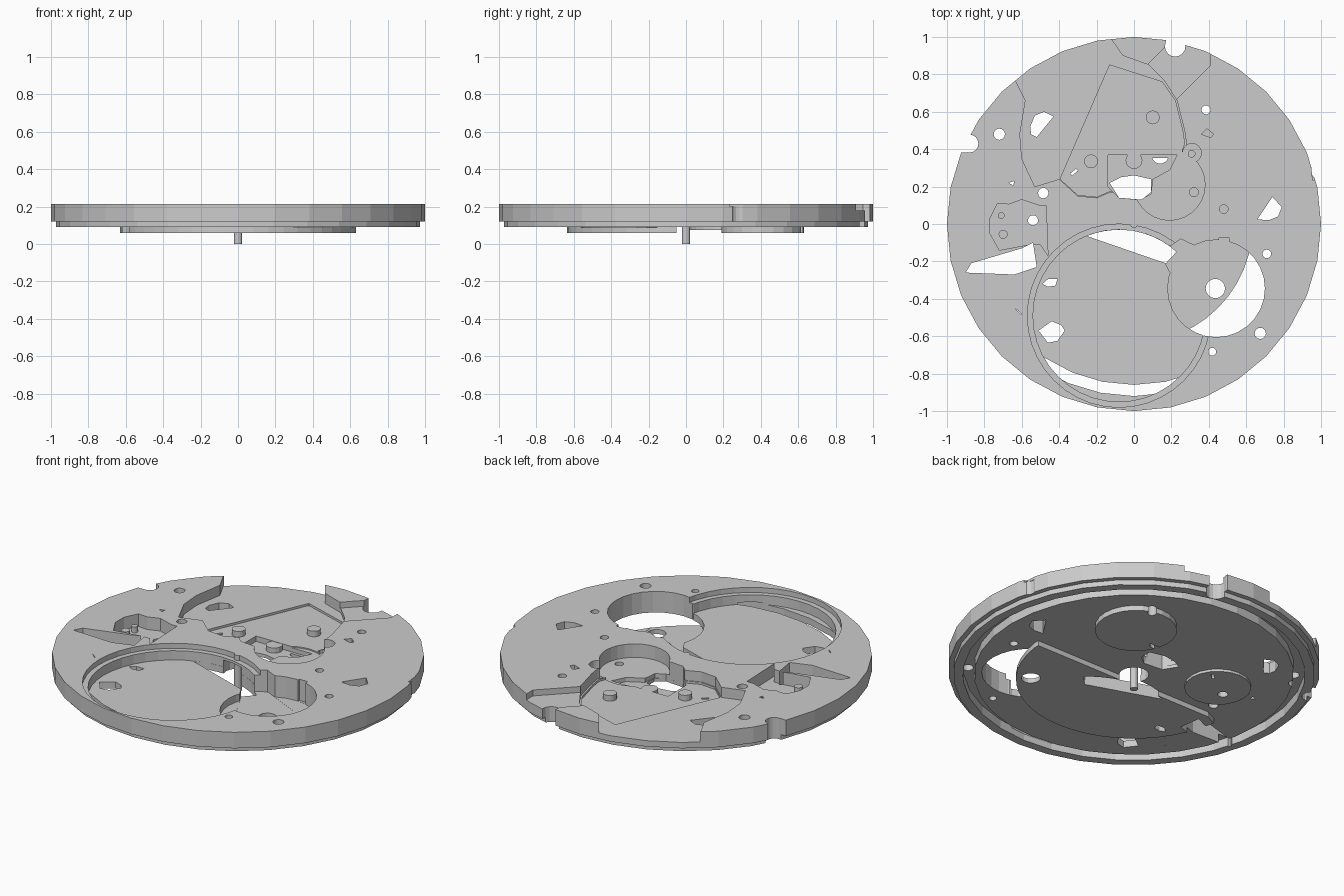
import bpy, bmesh, math

TOP, STEP, BOT, LOW = 0.215, 0.12, 0.09, 0.06


def arc(cx, cy, r, a0, a1, n):
    return [(cx + r * math.cos(math.radians(a0 + (a1 - a0) * i / n)),
             cy + r * math.sin(math.radians(a0 + (a1 - a0) * i / n))) for i in range(n + 1)]


def circle(cx, cy, r, n=16):
    return arc(cx, cy, r, 0, 360, n)[:-1]


def prism(name, pts, z0, z1):
    bm = bmesh.new()
    f = bm.faces.new([bm.verts.new((x, y, z0)) for x, y in pts])
    ext = bmesh.ops.extrude_face_region(bm, geom=[f])
    for v in ext["geom"]:
        if isinstance(v, bmesh.types.BMVert):
            v.co.z = z1
    bmesh.ops.recalc_face_normals(bm, faces=bm.faces)
    me = bpy.data.meshes.new(name)
    bm.to_mesh(me)
    bm.free()
    ob = bpy.data.objects.new(name, me)
    bpy.context.collection.objects.link(ob)
    return ob


def boolean(target, tool, op='DIFFERENCE'):
    m = target.modifiers.new("bool", 'BOOLEAN')
    m.operation, m.solver, m.object = op, 'EXACT', tool
    bpy.context.view_layer.objects.active = target
    bpy.ops.object.modifier_apply(modifier=m.name)
    bpy.data.objects.remove(tool)


def cut(pts, z0=-0.1, z1=0.4):
    boolean(plate, prism("cutter", pts, z0, z1))


# Main plate blank
plate = prism("main_plate", circle(0, 0, 1, 32), LOW, TOP)

# Underside: remove everything under the base level except the raised islands
under = prism("under_cutter", circle(0, 0, 1.1, 32), -0.1, BOT)
islands = [
    [p for p in circle(0, 0, 0.635, 48) if p[1] < -0.06] + [(0.63, -0.05), (-0.56, -0.05)],
    circle(0.33, 0.41, 0.22, 24),
]
islands[0].sort(key=lambda p: math.atan2(p[1] + 0.3, p[0]))
for pts in islands:
    boolean(under, prism("island", pts, -0.2, 0.2))
boolean(under, prism("island", circle(-0.42, 0.2, 0.18, 20), 0.075, 0.2))
boolean(plate, under)


def ring_cut(r_in, r_out, z0, z1):
    ring = prism("ring", circle(0, 0, r_out, 32), z0, z1)
    boolean(ring, prism("ring_core", circle(0, 0, r_in, 32), z0 - 1, z1 + 1))
    boolean(plate, ring)


# Stepped rim and annular groove on the underside
ring_cut(0.972, 1.15, -0.11, STEP)
ring_cut(0.86, 0.92, -0.12, 0.142)
cut(circle(0, 0, 0.08), -0.13, 0.17)

# Barrel seat: ledge, deep floor, open crescent
bx, by = -0.08, -0.49
cut(circle(bx, by, 0.49, 40), 0.185)
cut(circle(bx, by, 0.46, 40), 0.13)
cut(arc(bx, by, 0.459, 112, 48, 10) + [(0.17, -0.21)])

# Balance opening beside the barrel; low island stays as its floor
cut(circle(0.44, -0.345, 0.26, 28), 0.088)
cut([(0.165, -0.205), (0.19, -0.12), (0.25, -0.08), (0.5, -0.2), (0.5, -0.4), (0.37, -0.6)], 0.087)
cut([(0.455, -0.075), (0.51, -0.075), (0.51, -0.14), (0.455, -0.14)], 0.089)

# Train bridge recess, open at the rim
cut([(-0.13, 1.1), (-0.13, 1), (-0.06, 0.9), (0.08, 0.85), (0.16, 0.77), (0.23, 0.66),
     (0.27, 0.5), (0.28, 0.43), (0.2, 0.2), (-0.13, 0.17), (-0.2, 0.14), (-0.3, 0.15),
     (-0.4, 0.24), (-0.53, 0.2), (-0.6, 0.35), (-0.61, 0.48), (-0.58, 0.66),
     (-0.63, 0.76), (-0.64, 0.9), (-0.4, 1.1)], 0.155)
# Inner bridge pocket, wheel pocket and its lobe
cut([(-0.13, 0.85), (0.15, 0.76), (0.22, 0.66), (0.26, 0.5), (0.27, 0.43), (0.19, 0.2),
     (-0.13, 0.175), (-0.2, 0.145), (-0.3, 0.155), (-0.395, 0.24)], 0.142)
cut(circle(0.19, 0.21, 0.19, 28), 0.135)
cut(circle(0.31, 0.38, 0.05), 0.136)
# Centre pocket with its through opening
cut([(-0.14, 0.37), (0.23, 0.37), (0.19, 0.29), (0.1, 0.24), (0.09, 0.16), (0.03, 0.13),
     (-0.08, 0.14), (-0.14, 0.2)], 0.11)
cut([(-0.13, 0.22), (-0.07, 0.25), (0, 0.26), (0.09, 0.24), (0.09, 0.17), (0.04, 0.13), (-0.08, 0.14)])
cut(arc(0.14, 0.368, 0.045, 200, 340, 8))

# Stem channel
cut([(0.06, 0.84), (0.22, 0.66), (0.41, 0.85), (0.41, 1.05), (0.22, 1.0)], 0.18)

# Keyless pocket at the left and the wedge opening below it
cut([(-0.77, 0.03), (-0.73, 0.11), (-0.67, 0.105), (-0.6, 0.13), (-0.51, 0.1), (-0.47, 0.1),
     (-0.46, -0.17), (-0.5, -0.11), (-0.56, -0.11), (-0.72, -0.14), (-0.77, -0.05)], 0.14)
cut([(-0.9, -0.26), (-0.87, -0.21), (-0.6, -0.13), (-0.54, -0.1), (-0.52, -0.23), (-0.64, -0.27)])

# Rim notches
cut(circle(0.22, 0.95, 0.055) )
cut([(0.17, 0.96), (0.27, 0.95), (0.28, 1.1), (0.17, 1.1)])
cut(circle(-0.88, 0.43, 0.048))
cut([(-0.89, 0.383), (-1.1, 0.383), (-1.1, 0.478), (-0.88, 0.478)])
cut(circle(0.99, 0.285, 0.045), -0.1, 0.2)
cut([(0.94, 0.37), (0.955, 0.235), (1.1, 0.235), (1.1, 0.37)], 0.2)

# D-shaped, slit and small angled openings
for pts in (
    [(-0.555, 0.52), (-0.53, 0.58), (-0.48, 0.6), (-0.43, 0.575), (-0.52, 0.465), (-0.55, 0.48)],
    [(0.66, 0.025), (0.72, 0.02), (0.77, 0.04), (0.79, 0.09), (0.74, 0.145)],
    [(-0.51, -0.57), (-0.44, -0.52), (-0.39, -0.54), (-0.37, -0.57), (-0.41, -0.625), (-0.46, -0.635)],
    [(-0.49, -0.32), (-0.46, -0.295), (-0.41, -0.295), (-0.42, -0.33), (-0.46, -0.335)],
    [(-0.34, 0.27), (-0.31, 0.295), (-0.3, 0.285), (-0.33, 0.26)],
    [(-0.64, -0.45), (-0.6, -0.485), (-0.61, -0.47)],
    [(-0.67, 0.22), (-0.64, 0.23), (-0.645, 0.205)],
):
    cut(pts)
cut([(0.36, 0.48), (0.39, 0.51), (0.425, 0.48), (0.41, 0.462)], 0.15)

# Round through holes
for x, y, r in ((-0.72, 0.48, 0.03), (0.385, 0.61, 0.024), (-0.485, 0.165, 0.028),
                (-0.54, 0.02, 0.027), (0.435, -0.345, 0.052), (0.71, -0.16, 0.023),
                (0.675, -0.585, 0.03), (0.418, -0.683, 0.021)):
    cut(circle(x, y, r))
# Round blind holes
for x, y, r, z in ((0.48, 0.08, 0.023, 0.15), (0.32, 0.17, 0.024, 0.1), (0.308, 0.375, 0.018, 0.1)):
    cut(circle(x, y, r), z)

# Jewel bosses and locating pins
for name, x, y, r, z0, z1 in (("bridge_boss_upper", 0.1, 0.57, 0.037, 0.13, 0.175),
                              ("bridge_boss_left", -0.23, 0.335, 0.037, 0.13, 0.175),
                              ("centre_boss", 0, 0.34, 0.045, 0.1, 0.14),
                              ("keyless_pin_lower", -0.7, -0.055, 0.024, 0.13, 0.19),
                              ("keyless_pin_upper", -0.71, 0.045, 0.018, 0.13, 0.175),
                              ("centre_post", 0, 0, 0.021, 0, TOP)):
    prism(name, circle(x, y, r), z0, z1)
